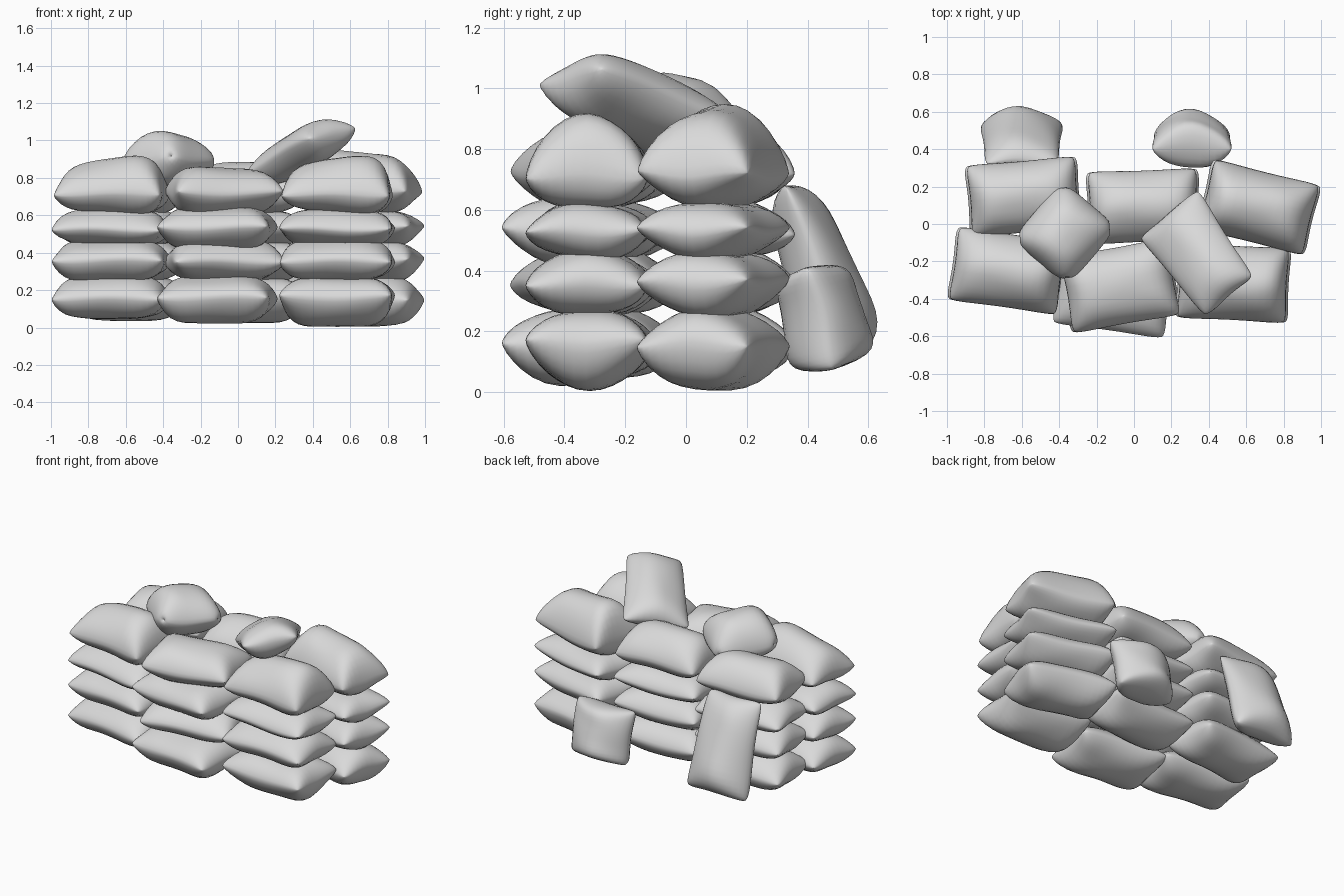
import bpy, bmesh, math, random
from mathutils import Matrix, Vector

if "Cube" in bpy.data.objects:
    bpy.data.objects.remove(bpy.data.objects["Cube"])

random.seed(4)
cloth = bpy.data.materials.new("grey_sackcloth")
cloth.diffuse_color = (0.7, 0.7, 0.7, 1)
cloth.use_nodes = True
cloth.node_tree.nodes["Principled BSDF"].inputs["Base Color"].default_value = cloth.diffuse_color


def sandbag(name, hl, hw, up, down, matrix, skew=0.0, pinch=0.05, taper=0.0, corner=0.07, end=5):
    """Stuffed pillow: half length, half width, heights above and below the seam."""
    ph = random.uniform(0, 6.28)
    bm = bmesh.new()
    for sign, height in ((1, up), (-1, down)):
        face_set = set(bm.faces)
        new = bmesh.ops.create_grid(bm, x_segments=20, y_segments=16, size=1)["verts"]
        for v in new:
            u, w = math.sin(v.co.x * math.pi / 2), math.sin(v.co.y * math.pi / 2)
            full = max(0, 1 - abs(u) ** end) ** 0.6 * max(0, 1 - w * w) ** 0.62
            crease = 1 + 0.03 * math.sin(5 * u + 3 * w + ph) * (abs(u) + abs(w))
            h = height * full * crease * (1 + skew * u)
            # seam waves gently, its edges draw in and the corners are blunted
            wave = 0.008 * math.sin(3 * u + ph) * abs(w) + 0.006 * math.sin(4 * w + ph)
            blunt = 1 - corner * (u * w) ** 6
            v.co = (hl * u * (1 - pinch * (1 - w * w)) * blunt,
                    hw * w * (1 - pinch * (1 - u * u)) * (1 - taper * u) * blunt,
                    sign * h + wave)
        if sign < 0:
            bmesh.ops.reverse_faces(bm, faces=[f for f in bm.faces if f not in face_set])
    bmesh.ops.remove_doubles(bm, verts=bm.verts, dist=0.0005)
    mesh = bpy.data.meshes.new(name)
    bm.to_mesh(mesh)
    bm.free()
    mesh.materials.append(cloth)
    ob = bpy.data.objects.new(name, mesh)
    ob.matrix_world = matrix
    bpy.context.collection.objects.link(ob)
    bpy.ops.object.select_all(action='DESELECT')
    ob.select_set(True)
    bpy.context.view_layer.objects.active = ob
    bpy.ops.object.shade_smooth_by_angle(angle=math.radians(70))


def frame(center, along, across):
    """Matrix whose x runs along the bag and y across it."""
    x = Vector(along).normalized()
    z = x.cross(Vector(across)).normalized()
    rot = Matrix((x, z.cross(x), z)).transposed().to_4x4()
    return Matrix.Translation(center) @ rot


# stacks: name, x, y, yaw of odd and even layers, half width, top height, base depth, top skew
stacks = [
    ("front_left", -0.675, -0.25, -8, -8, 0.205, 0.90, 0.12, 0.2),
    ("front_middle", -0.11, -0.365, -8, 10, 0.215, 0.86, 0.14, -0.1),
    ("front_right", 0.53, -0.315, -3, -3, 0.208, 0.90, 0.15, 0.2),
    ("back_left", -0.59, 0.145, 5, 5, 0.20, 0.88, 0.13, 0.0),
    ("back_middle", 0.05, 0.095, 2, 2, 0.20, 0.88, 0.13, 0.0),
    ("back_right", 0.665, 0.09, -14, -14, 0.20, 0.94, 0.16, -0.15),
]
for name, x, y, yaw_a, yaw_b, hw, top, base, skew in stacks:
    mid = name == "front_middle"
    layers = [(0.16, 0.115, base), (0.36, 0.11, 0.115),
              (0.53, 0.12 if mid else 0.10, 0.11 if mid else 0.095), (0.715, top - 0.715, 0.11)]
    for i, (z, up, down) in enumerate(layers):
        yaw = math.radians(yaw_b if i % 2 else yaw_a)
        shift = 0.035 if (mid and i % 2) else 0
        m = Matrix.Translation((x + shift, y + shift, z)) @ Matrix.Rotation(yaw, 4, 'Z')
        last = i == 3
        hl = 0.30 if last else 0.312
        sandbag(f"{name}_bag_{i + 1}", hl, hw, up, down, m, skew if last else 0)

# round bag dropped over the gap on top
sandbag("top_round_bag", 0.205, 0.195, 0.18, 0.12,
        frame((-0.37, -0.05, 0.87), (0.62, 0.72, -0.10), (-0.76, 0.65, -0.12)),
        skew=-0.1, pinch=-0.02, corner=0.2, end=3)

# long bag tilted up on top of the front right stack
sandbag("top_tilted_bag", 0.30, 0.195, 0.105, 0.12,
        frame((0.345, -0.165, 0.95), (0.305, -0.415, 0.18), (0.31, 0.24, 0.08)), taper=0.1)

# long bag leaning against the back
sandbag("back_leaning_bag", 0.32, 0.215, 0.115, 0.12,
        frame((-0.60, 0.435, 0.39), (0, -0.20, 0.56), (-1, 0, 0)), skew=-0.25, taper=0.07)

# short bag propped at the foot of the back
sandbag("back_short_bag", 0.18, 0.215, 0.14, 0.13,
        frame((0.31, 0.45, 0.245), (0, -0.09, 0.36), (-1, 0, 0.05)), skew=-0.1, taper=-0.03, end=8)
